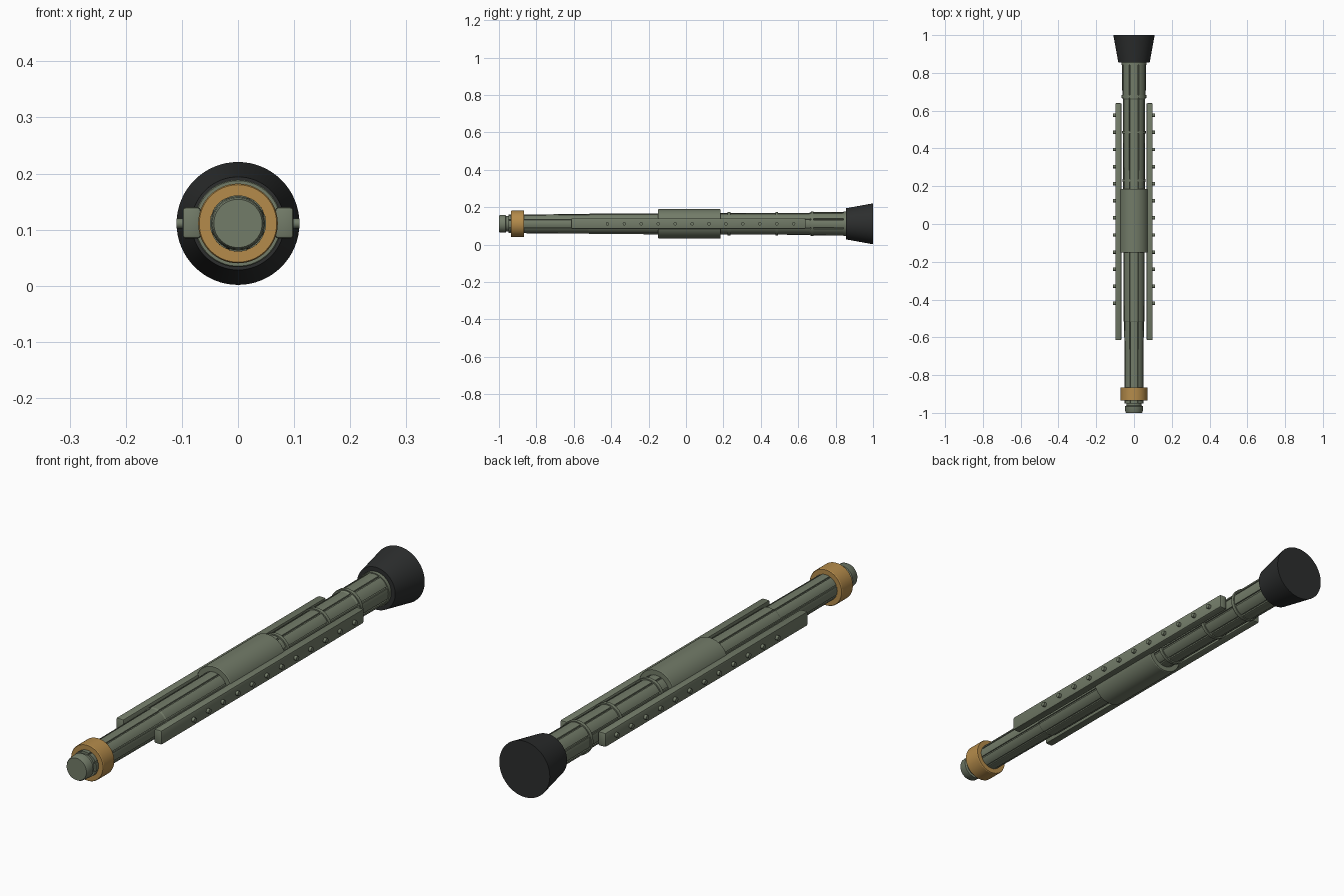
import bpy, bmesh, math
from mathutils import Matrix

if "Cube" in bpy.data.objects:
    bpy.data.objects.remove(bpy.data.objects["Cube"])

ZC = 0.111  # height of the tube axis


def material(name, rgb):
    m = bpy.data.materials.new(name)
    m.diffuse_color = (*rgb, 1)
    m.use_nodes = True
    m.node_tree.nodes["Principled BSDF"].inputs["Base Color"].default_value = m.diffuse_color
    return m


GREEN = material("olive_green", (0.17, 0.20, 0.14))
BRASS = material("ochre", (0.46, 0.26, 0.07))
BLACK = material("black_rubber", (0.025, 0.027, 0.027))


def finish(name, bm, mat, angle=30):
    bmesh.ops.recalc_face_normals(bm, faces=bm.faces)
    me = bpy.data.meshes.new(name)
    bm.to_mesh(me)
    bm.free()
    me.materials.append(mat)
    ob = bpy.data.objects.new(name, me)
    bpy.context.collection.objects.link(ob)
    bpy.ops.object.select_all(action='DESELECT')
    bpy.context.view_layer.objects.active = ob
    ob.select_set(True)
    bpy.ops.object.shade_smooth_by_angle(angle=math.radians(angle))
    return ob


def loft(name, profile, section, mat, closed=False):
    """Sweep a unit section [(angle, scale)] along y; profile is [(y, radius)]."""
    bm = bmesh.new()
    rings = [[bm.verts.new((r * s * math.cos(a), y, ZC + r * s * math.sin(a)))
              for a, s in section] for y, r in profile]
    n = len(section)
    pairs = list(zip(rings, rings[1:]))
    if closed:
        pairs.append((rings[-1], rings[0]))
    else:
        bm.faces.new(rings[0])
        bm.faces.new(rings[-1])
    for p, q in pairs:
        for i in range(n):
            j = (i + 1) % n
            bm.faces.new((p[i], p[j], q[j], q[i]))
    return finish(name, bm, mat)


ROUND = [(2 * math.pi * i / 64, 1) for i in range(64)]

# Section with eight raised strips separated by narrow grooves
RIBBED = []
for k in range(8):
    start = 22.5 + 45 * k
    RIBBED.append((math.radians(start - 3), 0.88))
    RIBBED.append((math.radians(start + 3), 0.88))
    RIBBED += [(math.radians(start + 3.5 + 38 * i / 6), 1) for i in range(7)]

# Tapered tube and its front tip
loft("barrel_tube", [(-0.95, 0.050), (-0.52, 0.052), (-0.515, 0.055), (0.20, 0.057),
                     (0.66, 0.059), (0.665, 0.062), (0.87, 0.063)], RIBBED, GREEN)
loft("front_tip", [(-1, 0.043), (-0.995, 0.046), (-0.965, 0.048), (-0.962, 0.041),
                   (-0.93, 0.041)], ROUND, GREEN)

# Coloured collar behind the tip
loft("front_collar", [(-0.935, 0.049), (-0.935, 0.069), (-0.932, 0.071), (-0.868, 0.071),
                      (-0.865, 0.069), (-0.865, 0.049)], ROUND, BRASS, closed=True)

# Middle sleeve
loft("middle_sleeve", [(-0.15, 0.056), (-0.15, 0.076), (-0.147, 0.078), (0.182, 0.078),
                       (0.185, 0.076), (0.185, 0.056)], ROUND, GREEN, closed=True)

# Thin bands around the rear half
for i, (y, r) in enumerate([(0.23, 0.062), (0.485, 0.063), (0.675, 0.066), (0.848, 0.066)]):
    loft(f"tube_band_{i + 1}", [(y - 0.007, r - 0.014), (y - 0.007, r), (y + 0.007, r),
                                (y + 0.007, r - 0.014)], ROUND, GREEN, closed=True)

# Flared rear cone, closed at the back
loft("rear_cone", [(0.855, 0.083), (1.0, 0.1095)], ROUND, BLACK)

for side, label in ((1, "right"), (-1, "left")):
    # Side rail with softened edges
    bm = bmesh.new()
    bmesh.ops.create_cube(bm, size=1, matrix=Matrix.Translation((side * 0.0825, 0.0125, ZC + 0.001))
                          @ Matrix.Diagonal((0.033, 1.255, 0.056, 1)))
    bmesh.ops.bevel(bm, geom=bm.edges[:], offset=0.006, segments=2, affect='EDGES', profile=0.5)
    finish(f"{label}_rail", bm, GREEN)

    # Row of bolt heads along the rail
    bm = bmesh.new()
    for i in range(12):
        bmesh.ops.create_cone(bm, cap_ends=True, segments=16, radius1=0.009, radius2=0.009,
                              depth=0.02,
                              matrix=Matrix.Translation((side * 0.1, -0.42 + 0.0905 * i, ZC))
                              @ Matrix.Rotation(math.pi / 2, 4, 'Y'))
    finish(f"{label}_rail_bolts", bm, GREEN)
